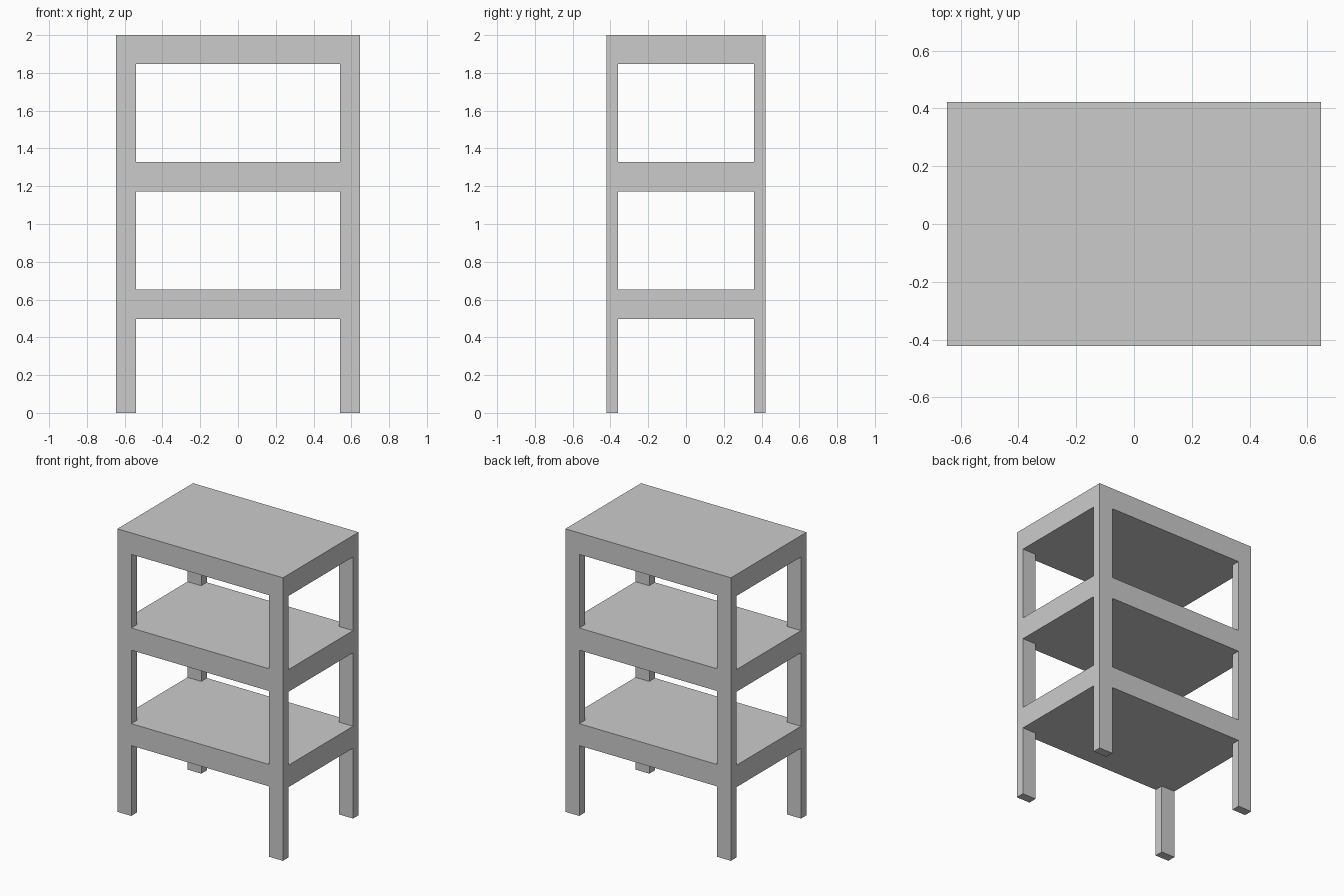
import bpy, bmesh

if "Cube" in bpy.data.objects:
    bpy.data.objects.remove(bpy.data.objects["Cube"])

# Grid lines: legs fill the corner columns, shelves fill every second layer
X = (-0.647, -0.539, 0.539, 0.647)
Y = (-0.422, -0.36, 0.36, 0.422)
Z = (0, 0.497, 0.652, 1.171, 1.328, 1.848, 2.0)


def solid(i, j, k):
    """True where a shelf or a corner leg occupies the grid cell."""
    if not (0 <= i < 3 and 0 <= j < 3 and 0 <= k < 6):
        return False
    shelf = k % 2 == 1
    leg = i != 1 and j != 1
    return shelf or leg


# One welded frame: keep only the outer faces of the occupied cells
bm = bmesh.new()
verts = {}


def vert(p):
    if p not in verts:
        verts[p] = bm.verts.new((X[p[0]], Y[p[1]], Z[p[2]]))
    return verts[p]


for i in range(3):
    for j in range(3):
        for k in range(6):
            if not solid(i, j, k):
                continue
            for axis in range(3):
                for side in (0, 1):
                    cell = [i, j, k]
                    cell[axis] += 1 if side else -1
                    if solid(*cell):
                        continue
                    u, v = (axis + 1) % 3, (axis + 2) % 3
                    ring = []
                    for du, dv in ((0, 0), (1, 0), (1, 1), (0, 1)):
                        p = [i, j, k]
                        p[axis] += side
                        p[u] += du
                        p[v] += dv
                        ring.append(vert(tuple(p)))
                    bm.faces.new(ring if side else ring[::-1])

mesh = bpy.data.meshes.new("shelf_unit")
bm.to_mesh(mesh)
bm.free()
bpy.context.collection.objects.link(bpy.data.objects.new("shelf_unit", mesh))
